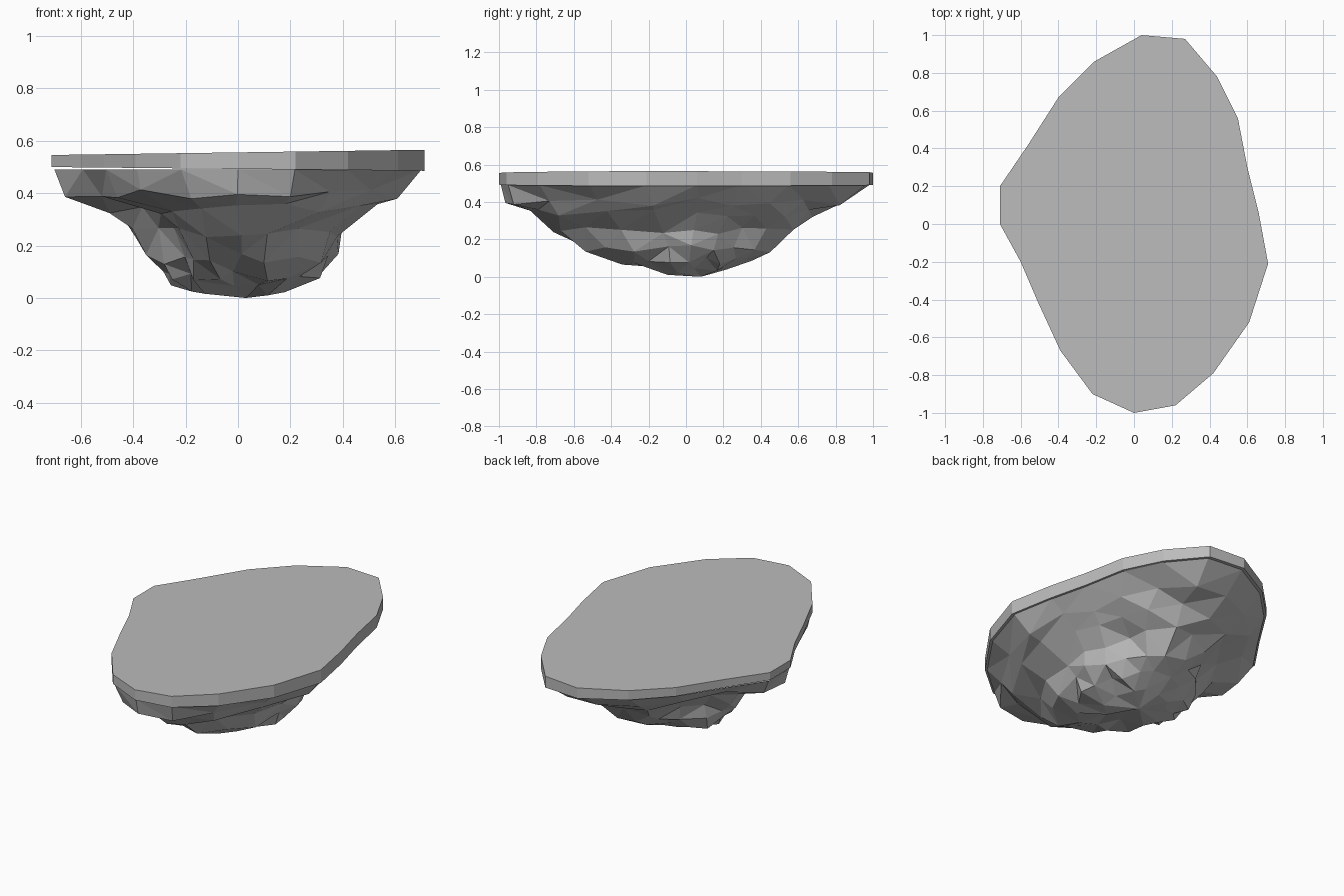
import bpy, bmesh, math, random
from mathutils import Vector

random.seed(4)
old = bpy.data.objects.get("Cube")
if old:
    bpy.data.objects.remove(old, do_unlink=True)

stone = bpy.data.materials.new("stone_grey")
stone.use_nodes = True
GREY = (0.5, 0.5, 0.5, 1)
stone.diffuse_color = GREY
stone.node_tree.nodes["Principled BSDF"].inputs["Base Color"].default_value = GREY

# Plan outline of the island, clockwise from the back
OUTLINE = [(.04, 1), (.27, .98), (.44, .78), (.55, .56), (.6, .3), (.66, .06), (.71, -.21),
           (.61, -.52), (.42, -.79), (.22, -.96), (0, -1), (-.22, -.9), (-.39, -.67),
           (-.51, -.41), (-.6, -.2), (-.71, 0), (-.71, .2), (-.56, .42), (-.4, .67), (-.21, .86)]
HALF_WIDTH = .71

# Rock levels: height, then reach to left x, right x, front y, back y
LEVELS = [(.49, .7, .7, .99, .98), (.4, .64, .6, .95, .82), (.34, .47, .53, .84, .68),
          (.25, .39, .42, .7, .57), (.15, .33, .37, .54, .46), (.08, .28, .3, .36, .34),
          (.03, .23, .2, .12, .2)]

# Bulges and hollows: centre, radius, outward push
LUMPS = [((.4, .1, .2), .12, .05), ((.4, -.17, .28), .13, -.07), ((.36, .28, .2), .11, -.08),
         ((-.35, -.32, .22), .15, -.07), ((-.3, .36, .28), .13, -.06), ((-.24, .15, .05), .09, .04)]


def finish(bm, name):
    """Turn a bmesh into a flat-shaded stone object."""
    bmesh.ops.recalc_face_normals(bm, faces=bm.faces)
    mesh = bpy.data.meshes.new(name)
    bm.to_mesh(mesh)
    bm.free()
    mesh.materials.append(stone)
    obj = bpy.data.objects.new(name, mesh)
    bpy.context.collection.objects.link(obj)
    return obj


def bridge(bm, upper, lower):
    """Join two rings with quads."""
    count = len(upper)
    for i in range(count):
        j = (i + 1) % count
        bm.faces.new((upper[i], upper[j], lower[j], lower[i]))


def shape(p):
    """Push a rock point in or out by the nearby lumps."""
    outward = Vector((p.x, p.y, 0)).normalized()
    push = sum(amount * math.exp(-((p - Vector(c)).length / radius) ** 2)
               for c, radius, amount in LUMPS)
    return p + outward * push


# Flat ground slab, tilted very slightly
bm = bmesh.new()
top = [bm.verts.new((x, y, .555 + .014 * x)) for x, y in OUTLINE]
base = [bm.verts.new((x, y, .492 - .01 * x)) for x, y in OUTLINE]
bm.faces.new(top)
bm.faces.new(base)
bridge(bm, top, base)
finish(bm, "ground_slab")

# Craggy rock underside
bm = bmesh.new()
rings = []
for k, (z, left, right, front, back) in enumerate(LEVELS):
    ring = []
    rough = 0 if k == 0 else .022
    for x, y in OUTLINE:
        p = Vector((x / HALF_WIDTH * (right if x > 0 else left),
                    y * (back if y > 0 else front), z))
        p = shape(p) if k else p
        p += Vector([random.uniform(-rough, rough) for _ in range(3)])
        p.z = max(p.z, .01)
        ring.append(bm.verts.new(p))
    if rings:
        bridge(bm, rings[-1], ring)
    rings.append(ring)

# Lowest point closes the rock
tip = bm.verts.new((.03, .08, 0))
last = rings[-1]
for i, v in enumerate(last):
    bm.faces.new((v, last[(i + 1) % len(last)], tip))

# Weld crowded points so the facets stay broad
low = [v for ring in rings[3:] for v in ring]
bmesh.ops.remove_doubles(bm, verts=low, dist=.06)
bmesh.ops.triangulate(bm, faces=bm.faces, quad_method='BEAUTY')
finish(bm, "rock_underside")
